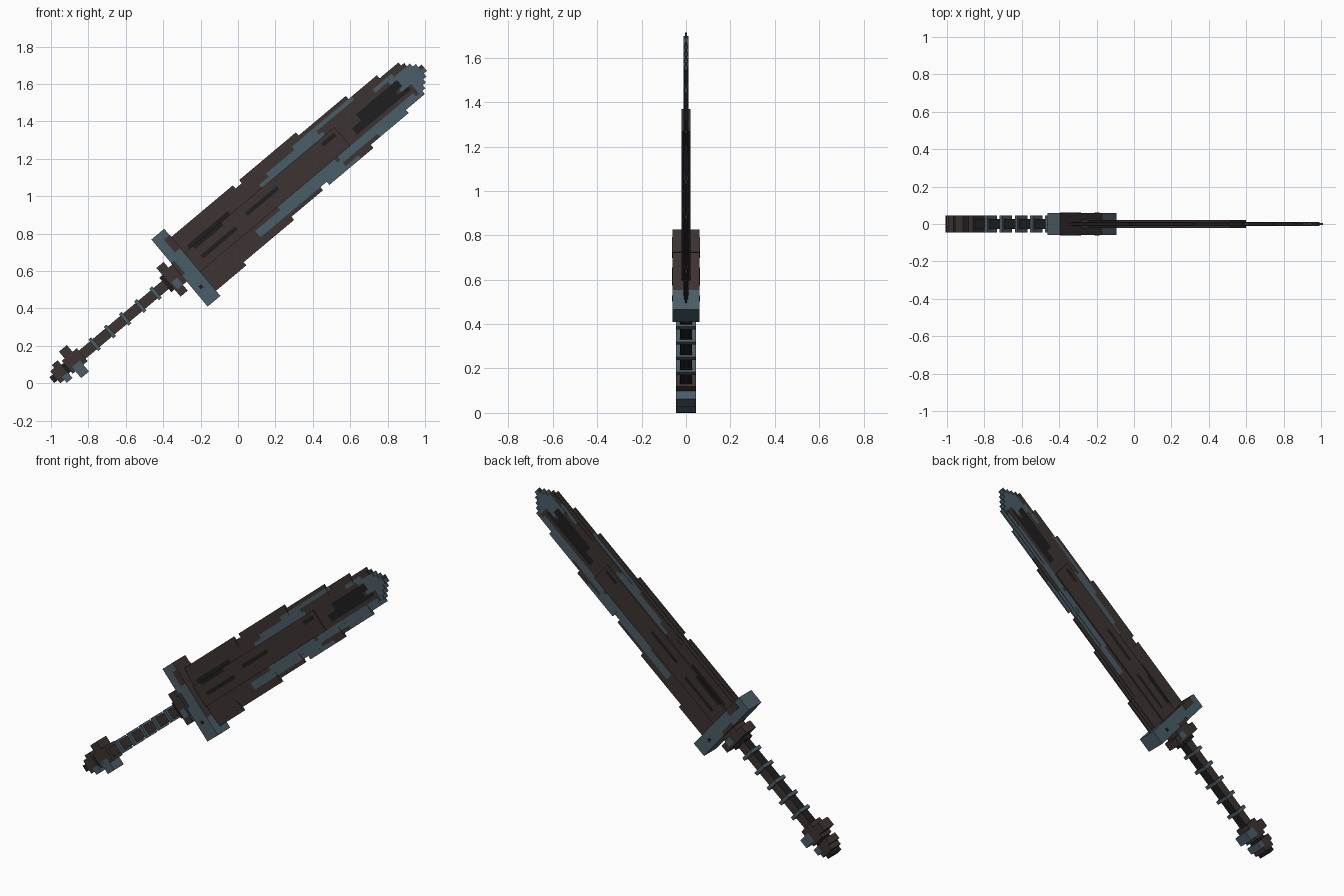
import bpy, bmesh, math, random
from mathutils import Matrix, Vector

random.seed(4)
if "Cube" in bpy.data.objects:
    bpy.data.objects.remove(bpy.data.objects["Cube"])

# Sword frame: u runs from pommel to tip, v across the blade, y through it
ANGLE = math.radians(40)
AXIS_V = 0.652
FRAME = Matrix.Rotation(-ANGLE, 4, 'Y') @ Matrix.Translation((0, 0, AXIS_V))


def material(name, rgb):
    m = bpy.data.materials.new(name)
    m.use_nodes = True
    m.diffuse_color = (*rgb, 1)
    m.node_tree.nodes["Principled BSDF"].inputs["Base Color"].default_value = (*rgb, 1)
    return m


MATS = [material("rust_brown", (0.045, 0.033, 0.031)),
        material("charred_black", (0.013, 0.013, 0.013)),
        material("slate_steel", (0.068, 0.110, 0.135))]
BROWN, BLACK, SLATE = range(3)


def build(name, boxes, rule=None):
    """Join boxes (u0, u1, v0, v1, half depth, colour) into one object."""
    bm = bmesh.new()
    for u0, u1, v0, v1, h, colour in boxes:
        place = Matrix.Translation(((u0 + u1) / 2, 0, (v0 + v1) / 2))
        size = Matrix.Diagonal((u1 - u0, 2 * h, v1 - v0, 1))
        made = bmesh.ops.create_cube(bm, size=1, matrix=place @ size)
        for f in {f for v in made["verts"] for f in v.link_faces}:
            f.normal_update()
            f.material_index = rule(f, colour) if rule else colour
    bm.transform(FRAME)
    mesh = bpy.data.meshes.new(name)
    bm.to_mesh(mesh)
    bm.free()
    for m in MATS:
        mesh.materials.append(m)
    ob = bpy.data.objects.new(name, mesh)
    bpy.context.collection.objects.link(ob)
    return ob


def bar(u0, u1, half, h, colour):
    return (u0, u1, -half, half, h, colour)


# Blade: ragged stepped outline made of small square cells
CELL = 0.022
TIP = 1.847
SHOULDER = TIP - 5 * CELL
UPPER = [(0.40, 8), (0.66, 8), (0.70, 7), (1.10, 8), (1.42, 7), (1.62, 6)]
LOWER = [(0.45, 9), (0.80, 8), (1.02, 7), (1.06, 6), (1.36, 7), (1.62, 6)]


def half_cells(u, side):
    if u > SHOULDER:
        return math.ceil((TIP - u) / CELL)
    for end, n in (UPPER if side > 0 else LOWER):
        if u < end:
            return n
    return 5


# Rust and steel patches: u start, u end, v start, v end, colour
PATCHES = [
    (0.24, 0.56, -0.03, 0.00, BLACK), (0.30, 0.50, 0.04, 0.09, BLACK),
    (0.62, 0.80, 0.00, 0.03, BLACK), (1.12, 1.22, 0.02, 0.05, BLACK),
    (1.38, 1.68, -0.045, 0.045, BLACK),
    (0.80, 1.18, 0.06, 0.11, SLATE), (1.04, 1.42, 0.10, 0.14, SLATE),
    (0.56, 1.20, -0.14, -0.09, SLATE), (0.76, 1.14, -0.09, -0.06, SLATE),
    (1.22, 1.50, -0.12, -0.06, SLATE), (1.45, 1.76, -0.14, -0.06, SLATE),
    (1.69, 1.85, -0.10, 0.06, SLATE), (1.05, 1.30, -0.16, -0.13, SLATE),
    (1.54, 1.66, 0.07, 0.09, SLATE),
]


def blade_colour(u, v, jitter):
    found = BROWN
    for (a, b, c, d, colour), (j, k) in zip(PATCHES, jitter):
        if a + j < u < b + k and c < v < d:
            found = colour
    return found


def blade_depth(u, v, row):
    inset = half_cells(u, v) - (row if v > 0 else -row - 1)
    if abs(v) < 0.07 and u < 1.285:
        return 0.021
    if inset <= 1:
        return 0.005
    return 0.009 if inset == 2 and u < SHOULDER else 0.012


cells = []
for row in range(-9, 9):
    v = (row + 0.5) * CELL
    jitter = [(random.uniform(-0.05, 0.05), random.uniform(-0.05, 0.05)) for _ in PATCHES]
    run = None
    for i in range(74):
        u0 = TIP - (74 - i) * CELL
        u = u0 + CELL / 2
        inside = (row if v > 0 else -row - 1) < half_cells(u, v)
        key = (blade_depth(u, v, row), blade_colour(u, v, jitter)) if inside else None
        if run and run[1] != key:
            cells.append((run[0], u0, row * CELL, (row + 1) * CELL, *run[1]))
            run = None
        if key and not run:
            run = (u0, key)
    if run:
        cells.append((run[0], TIP, row * CELL, (row + 1) * CELL, *run[1]))
build("blade", cells)


# Cross guard: steel block, rusted on the side facing the blade
def guard_rule(f, colour):
    rusted = f.normal.x > 0.5 and f.calc_center_median().z > -0.1
    return BROWN if rusted else colour


build("guard", [(0.139, 0.228, -0.234, -0.12, 0.06, SLATE),
                (0.139, 0.228, -0.12, 0.234, 0.06, SLATE)], guard_rule)

# Rust blotches showing on the front and back of the guard
build("guard_rust", [(0.19, 0.23, 0.10, 0.19, 0.062, BROWN),
                     (0.138, 0.16, -0.02, 0.07, 0.062, BROWN),
                     (0.17, 0.19, -0.14, -0.12, 0.062, BLACK)])

# Collar below the guard
build("collar", [bar(0.062, 0.112, 0.10, 0.046, BROWN),
                 bar(0.10, 0.145, 0.06, 0.046, BROWN),
                 bar(0.04, 0.07, 0.05, 0.035, BLACK)])
build("collar_patch", [(0.075, 0.113, -0.06, -0.01, 0.048, SLATE)])

# Grip with evenly spaced rings
build("grip", [bar(-0.60, 0.08, 0.028, 0.027, BROWN)],
      lambda f, c: BLACK if abs(f.normal.z) > 0.5 else c)
build("grip_rings", [bar(u - 0.01, u + 0.01, 0.04, 0.045, SLATE)
                     for u in (-0.453 + 0.106 * i for i in range(5))])

# Pommel: cross block, neck and stepped end cap
build("pommel_block", [(-0.625, -0.57, -0.015, 0.092, 0.046, BROWN),
                       (-0.625, -0.57, -0.092, -0.015, 0.046, SLATE),
                       bar(-0.645, -0.54, 0.045, 0.046, BROWN)])
build("pommel_neck", [bar(-0.67, -0.62, 0.03, 0.035, BLACK)])
build("pommel_cap", [(-0.70, -0.66, -0.022, 0.062, 0.045, BROWN),
                     (-0.70, -0.66, -0.062, -0.022, 0.045, SLATE),
                     bar(-0.728, -0.70, 0.042, 0.045, BROWN),
                     bar(-0.752, -0.728, 0.02, 0.045, BLACK)])
